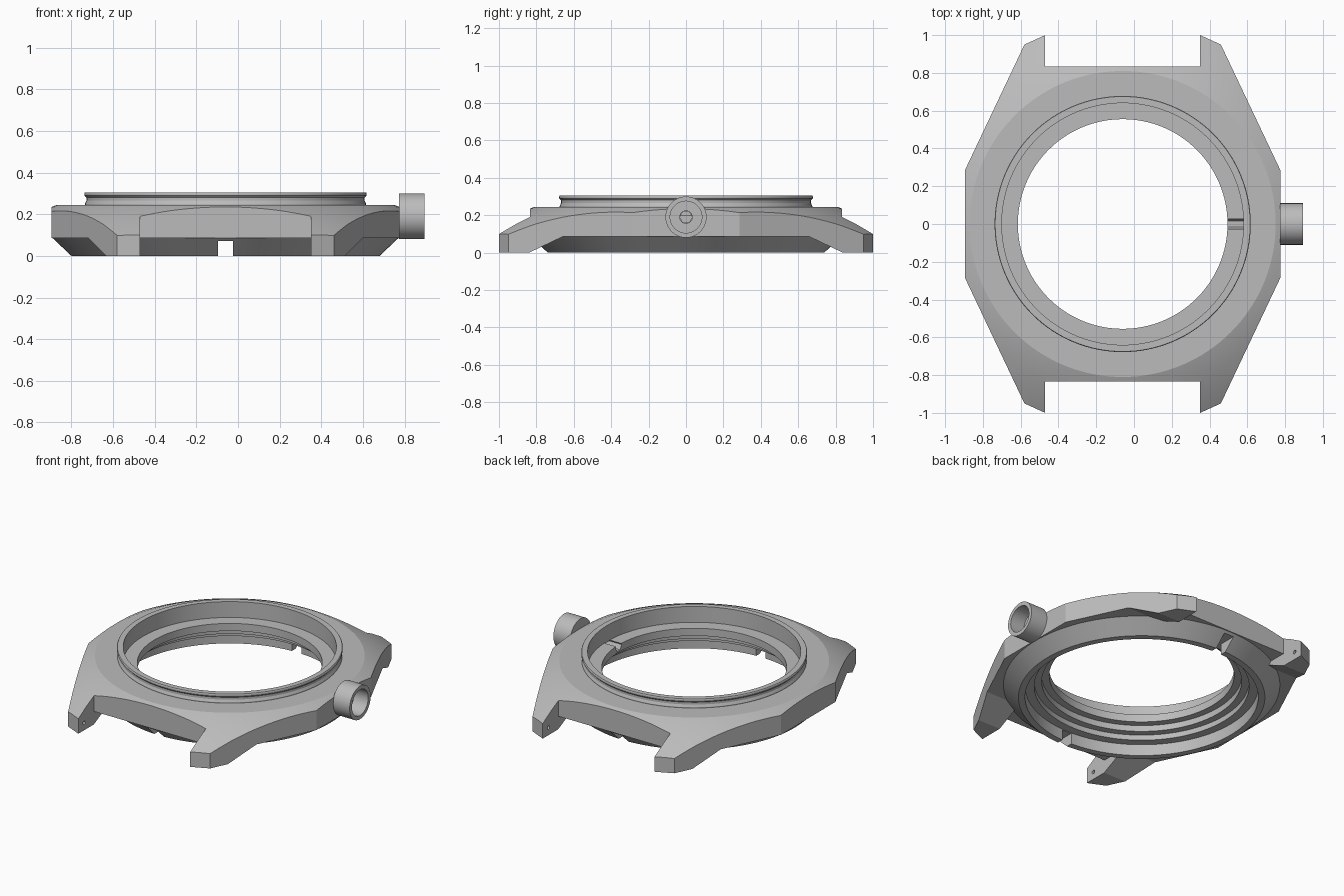
import bpy, bmesh, math
from mathutils import Matrix, Vector

if "Cube" in bpy.data.objects:
    bpy.data.objects.remove(bpy.data.objects["Cube"], do_unlink=True)

CX = -0.06          # axis of the round parts
SEGMENTS = 128

metal = bpy.data.materials.new("brushed_grey_metal")
metal.use_nodes = True
GREY = (0.5, 0.5, 0.5, 1)
metal.diffuse_color = GREY
metal.node_tree.nodes["Principled BSDF"].inputs["Base Color"].default_value = GREY


def make_object(name, bm):
    bmesh.ops.recalc_face_normals(bm, faces=bm.faces)
    mesh = bpy.data.meshes.new(name)
    bm.to_mesh(mesh)
    bm.free()
    mesh.materials.append(metal)
    obj = bpy.data.objects.new(name, mesh)
    bpy.context.collection.objects.link(obj)
    return obj


def lathe(name, profile, segments=SEGMENTS, matrix=None):
    """Revolve a closed (radius, height) profile around z."""
    bm = bmesh.new()
    rings = []
    for i in range(segments):
        a = 2 * math.pi * i / segments
        rings.append([bm.verts.new((r * math.cos(a), r * math.sin(a), z)) for r, z in profile])
    n = len(profile)
    for i in range(segments):
        p, q = rings[i], rings[(i + 1) % segments]
        for j in range(n):
            k = (j + 1) % n
            bm.faces.new((p[j], q[j], q[k], p[k]))
    bm.transform(matrix or Matrix.Translation((CX, 0, 0)))
    return make_object(name, bm)


def prism(name, points, offset):
    """Extrude a flat polygon along a vector."""
    bm = bmesh.new()
    face = bm.faces.new([bm.verts.new(p) for p in points])
    extruded = bmesh.ops.extrude_face_region(bm, geom=[face])["geom"]
    moved = [v for v in extruded if isinstance(v, bmesh.types.BMVert)]
    bmesh.ops.translate(bm, verts=moved, vec=Vector(offset))
    return make_object(name, bm)


def box(name, x0, x1, y0, y1, z0, z1):
    corners = [(x0, y0, z0), (x1, y0, z0), (x1, y1, z0), (x0, y1, z0)]
    return prism(name, corners, (0, 0, z1 - z0))


def rod(name, radius, x0, x1, y, z, sides):
    bm = bmesh.new()
    place = Matrix.Translation(((x0 + x1) / 2, y, z)) @ Matrix.Rotation(math.pi / 2, 4, "Y")
    bmesh.ops.create_cone(bm, cap_ends=True, segments=sides, radius1=radius,
                          radius2=radius, depth=x1 - x0, matrix=place)
    return make_object(name, bm)


def boolean(obj, cutter, operation="DIFFERENCE", keep=False):
    mod = obj.modifiers.new("cut", "BOOLEAN")
    mod.operation = operation
    mod.solver = "EXACT"
    mod.object = cutter
    bpy.context.view_layer.objects.active = obj
    bpy.ops.object.modifier_apply(modifier=mod.name)
    if not keep:
        bpy.data.objects.remove(cutter, do_unlink=True)


# Case body: domed disc trimmed to the faceted outline with four lugs
body = lathe("case_body", [
    (0.66, -0.05), (1.15, -0.05), (1.15, 0.05), (1.08, 0.1), (1.0, 0.151), (0.93, 0.19),
    (0.88, 0.215), (0.835, 0.235), (0.81, 0.245), (0.66, 0.245)])
quarter = [(0.835, 0.285), (0.52, 0.95), (0.41, 1.0), (0.41, 0.835)]
half = quarter + [(-x, y) for x, y in reversed(quarter)]
outline = half + [(-x, -y) for x, y in half]
trim = prism("outline_trim", [(CX + x, y, 0) for x, y in outline], (0, 0, 0.4))
boolean(body, trim, "INTERSECT")

# Undercut that leaves the lugs reaching down to the ground
slope = [(-0.88, -0.02), (-0.66, 0.085), (0.66, 0.085), (0.88, -0.02)]
boolean(body, prism("undercut", [(-1.2, y, z) for y, z in slope], (2.4, 0, 0)))
boolean(body, box("lug_gap", CX - 0.41, CX + 0.41, -1.1, 1.1, -0.1, 0.085))

# Spring bar holes on the inner lug faces
for sx in (-1, 1):
    for sy in (-1, 1):
        mid = CX + sx * 0.41
        boolean(body, rod("pin_hole", 0.012, mid - 0.05, mid + 0.05, sy * 0.94, 0.05, 16))

# Case back ring with a bore that widens downward in steps
back = lathe("case_back_ring", [
    (0.83, 0.09), (0.83, 0.085), (0.74, 0), (0.70, 0), (0.70, 0.075), (0.645, 0.075),
    (0.645, 0.11), (0.60, 0.11), (0.60, 0.15), (0.555, 0.15), (0.555, 0.2),
    (0.67, 0.2), (0.67, 0.12), (0.72, 0.09)])
for sy in (-1, 1):
    y0, y1 = sorted((sy * 0.6, sy * 0.9))
    boolean(back, box("notch", CX - 0.035, CX + 0.035, y0, y1, -0.1, 0.072))

# Stem hole through the wall beside the crown
stem = rod("stem_hole", 0.033, 0.4, 0.85, 0, 0.19, 6)
boolean(body, stem, keep=True)
boolean(back, stem)

# Raised bezel with a shallow groove around it
bezel = lathe("bezel", [
    (0.64, 0.195), (0.64, 0.305), (0.675, 0.305), (0.678, 0.3), (0.678, 0.29),
    (0.668, 0.28), (0.668, 0.265), (0.675, 0.25), (0.675, 0.195)])

# Cup shaped crown on the model's left side
to_side = Matrix.Translation((0.773, 0, 0.19)) @ Matrix.Rotation(math.pi / 2, 4, "Y")
crown = lathe("crown", [
    (0.033, 0), (0.11, 0), (0.11, 0.122), (0.085, 0.122), (0.085, 0.02), (0.033, 0.02)],
    48, to_side)

# Smooth round walls, crisp edges
bpy.ops.object.select_all(action="DESELECT")
for obj in (body, back, bezel, crown):
    obj.select_set(True)
bpy.context.view_layer.objects.active = body
bpy.ops.object.shade_smooth_by_angle(angle=math.radians(15))
